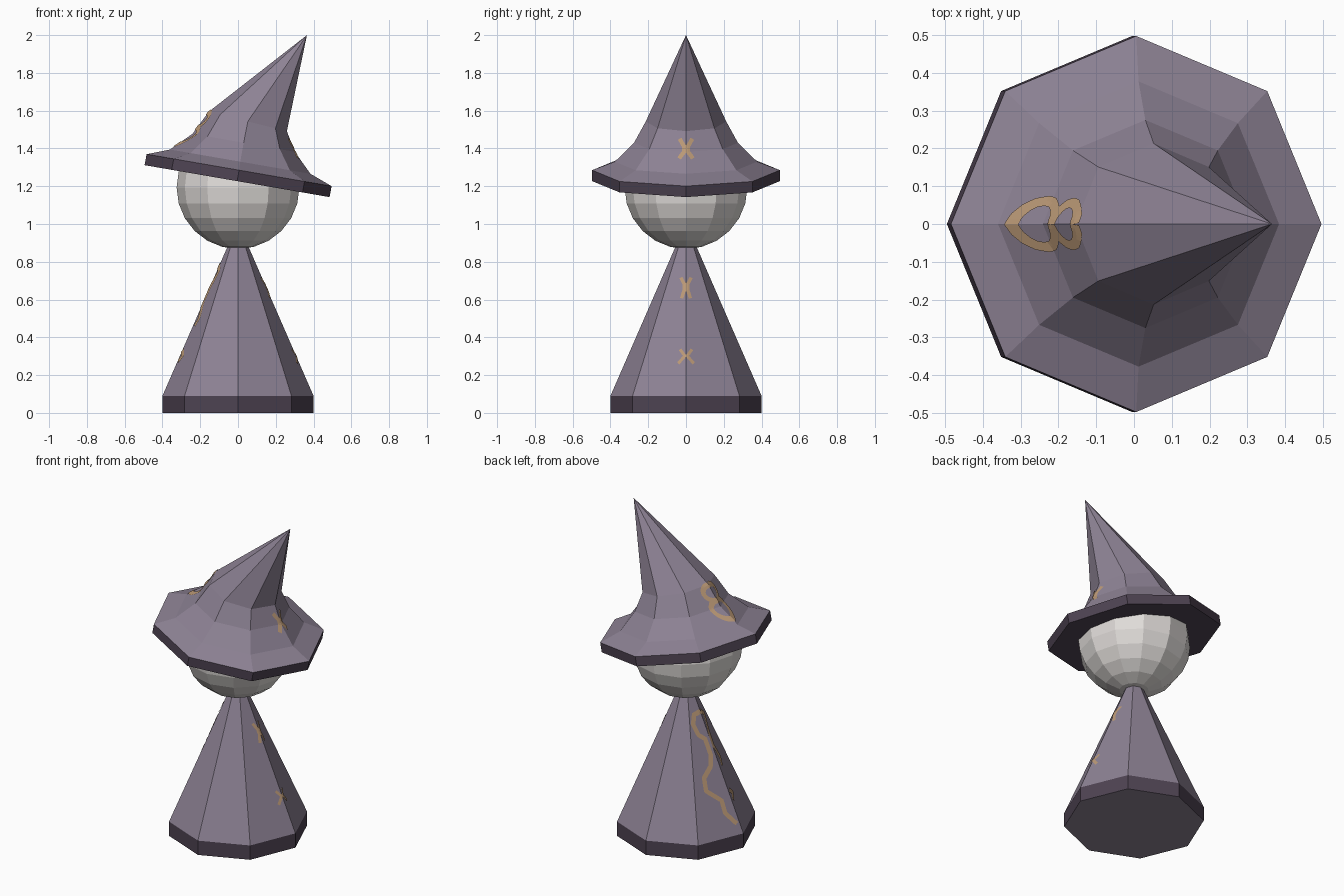
import bpy, math
from mathutils import Vector
from mathutils.bvhtree import BVHTree

if "Cube" in bpy.data.objects:
    bpy.data.objects.remove(bpy.data.objects["Cube"])


def lin(c):
    c /= 255
    return c / 12.92 if c <= 0.04045 else ((c + 0.055) / 1.055) ** 2.4


def material(name, r, g, b):
    m = bpy.data.materials.new(name)
    m.diffuse_color = (lin(r), lin(g), lin(b), 1)
    m.use_nodes = True
    m.node_tree.nodes["Principled BSDF"].inputs["Base Color"].default_value = m.diffuse_color
    return m


CLOTH = material("dusty purple cloth", 141, 130, 148)
TRIM = material("dark purple trim", 78, 67, 82)
SKIN = material("pale head", 224, 220, 217)
GOLD = material("tan ornament", 187, 153, 118)


def make(name, verts, faces, mats, indices=None):
    me = bpy.data.meshes.new(name)
    me.from_pydata(verts, [], faces)
    for m in mats:
        me.materials.append(m)
    for p in me.polygons:
        p.material_index = indices[p.index] if indices else 0
    ob = bpy.data.objects.new(name, me)
    bpy.context.collection.objects.link(ob)
    return ob


def lathe(name, rings, tip, base_mat):
    """Eight-sided skin over rings (centre x, z, radius, tilt in degrees), closed by a tip."""
    n, verts, faces = 8, [], []
    for cx, cz, r, tilt in rings:
        t = math.radians(tilt)
        for i in range(n):
            a = math.tau * i / n
            verts.append((cx + r * math.cos(a) * math.cos(t), r * math.sin(a),
                          cz - r * math.cos(a) * math.sin(t)))
    faces.append(list(range(n))[::-1])
    for k in range(len(rings) - 1):
        for i in range(n):
            j = (i + 1) % n
            faces.append((k * n + i, k * n + j, k * n + n + j, k * n + n + i))
    verts.append(tip)
    top = (len(rings) - 1) * n
    for i in range(n):
        faces.append((top + i, top + (i + 1) % n, len(verts) - 1))
    # base cap, then the first band in trim, the rest in cloth
    idx = [base_mat] + [1] * n + [0] * (len(faces) - n - 1)
    make(name, verts, faces, [CLOTH, TRIM], idx)
    return BVHTree.FromPolygons([Vector(v) for v in verts], faces)


# Robe and hat
robe = lathe("robe", [(0, 0, 0.40, 0), (0, 0.09, 0.40, 0), (0, 0.87, 0.06, 0)],
             (0, 0, 1.0), 0)
hat = lathe("hat", [(-0.005, 1.227, 0.497, 9.8), (0.006, 1.285, 0.497, 9.8),
                    (0.012, 1.33, 0.377, 9.8), (0.03, 1.43, 0.275, 10),
                    (0.052, 1.543, 0.213, 14)], (0.365, 0, 2.0), 1)

# Head
bpy.ops.mesh.primitive_uv_sphere_add(segments=12, ring_count=12, radius=0.325,
                                     location=(0, 0, 1.193))
head = bpy.context.object
head.name = "head"
head.data.materials.append(SKIN)


def ornament(name, tree, side, path, width=0.026):
    """Thin painted ribbon: a (y, z) path projected along x on to a surface."""
    pts = []
    for (y0, z0), (y1, z1) in zip(path, path[1:]):
        steps = max(1, math.ceil(math.hypot(y1 - y0, z1 - z0) / 0.012))
        pts += [Vector((y0 + (y1 - y0) * s / steps, z0 + (z1 - z0) * s / steps))
                for s in range(steps)]
    pts.append(Vector(path[-1]))
    verts, faces = [], []
    for i, p in enumerate(pts):
        d = (pts[min(i + 1, len(pts) - 1)] - pts[max(i - 1, 0)]).normalized()
        nrm = Vector((-d.y, d.x)) * width / 2
        for k in (-1, 0, 1):
            q = p + nrm * k
            hit, normal, _, _ = tree.ray_cast(Vector((side * 2, q.x, q.y)), Vector((-side, 0, 0)))
            if hit is None:
                hit, normal, _, _ = tree.find_nearest(Vector((side * 0.1, q.x, q.y)))
            verts.append(hit + normal * 0.004)
    for i in range(len(pts) - 1):
        for k in (0, 1):
            a = 3 * i + k
            f = (a, a + 1, a + 4, a + 3)
            faces.append(f if side < 0 else f[::-1])
    ob = make(name, verts, faces, [GOLD])
    # make the ribbon face outwards
    if sum(p.normal.x * p.area for p in ob.data.polygons) * side < 0:
        ob.data.flip_normals()


def oval(cz, ry, rz):
    return [(ry * math.sin(math.tau * i / 16), cz + rz * math.cos(math.tau * i / 16))
            for i in range(17)]


# Double loop on the back slope of the hat
ornament("hat_lower_loop", hat, -1, oval(1.465, 0.06, 0.045))
ornament("hat_upper_loop", hat, -1, oval(1.55, 0.055, 0.04))

# Winding chain down the left edge of the robe
ornament("robe_chain_back", robe, -1,
         [(0.0, 0.78), (0.045, 0.77), (0.07, 0.72), (0.06, 0.66), (0.03, 0.63), (0.03, 0.54),
          (0.055, 0.48), (0.115, 0.43), (0.13, 0.36), (0.06, 0.29), (0.065, 0.22), (0.02, 0.15)])
ornament("robe_chain_front", robe, -1,
         [(0.0, 0.78), (-0.035, 0.75), (-0.012, 0.66), (-0.01, 0.58), (-0.045, 0.5),
          (-0.03, 0.46)])
ornament("robe_dash_front", robe, -1, [(-0.01, 0.33), (-0.045, 0.3), (-0.015, 0.27)])

# Small crossed marks on the right side
for s, label in ((1, "back"), (-1, "front")):
    ornament("hat_cross_" + label, hat, 1,
             [(s * 0.032, 1.45), (s * 0.01, 1.41), (s * 0.01, 1.38), (s * 0.035, 1.345)], 0.022)
    ornament("robe_upper_cross_" + label, robe, 1,
             [(s * 0.026, 0.715), (s * 0.008, 0.68), (s * 0.008, 0.65), (s * 0.022, 0.605)], 0.018)
    ornament("robe_lower_cross_" + label, robe, 1,
             [(s * 0.03, 0.335), (s * 0.005, 0.30), (s * 0.04, 0.26)], 0.016)
